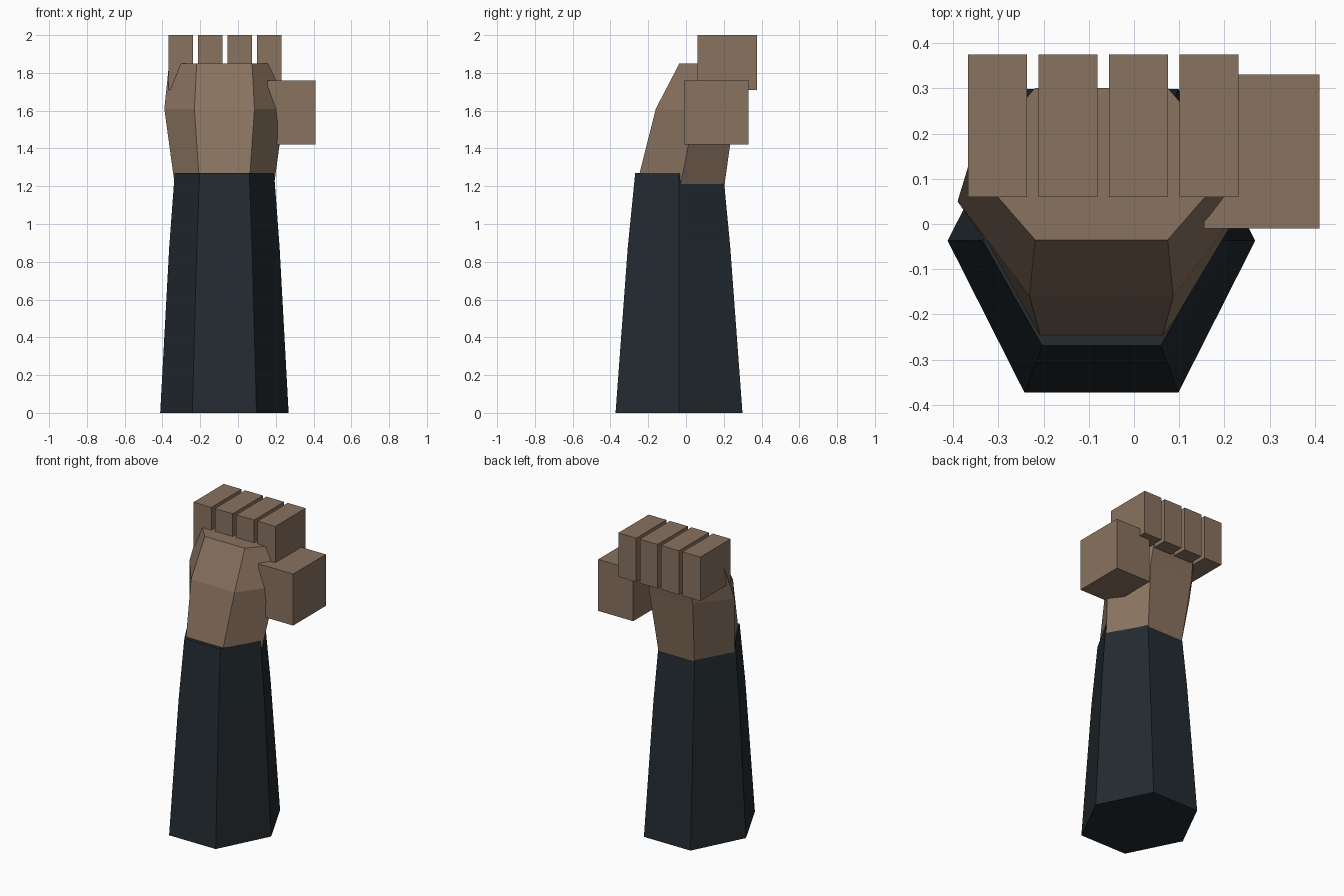
import bpy
import bmesh
import math

if "Cube" in bpy.data.objects:
    bpy.data.objects.remove(bpy.data.objects["Cube"])


def material(name, rgb):
    mat = bpy.data.materials.new(name)
    mat.diffuse_color = (*rgb, 1)
    mat.use_nodes = True
    mat.node_tree.nodes["Principled BSDF"].inputs["Base Color"].default_value = mat.diffuse_color
    return mat


skin = material("skin", (0.25, 0.17, 0.115))
cloth = material("dark_cloth", (0.017, 0.024, 0.03))


def finish(bm, name, mat):
    bmesh.ops.recalc_face_normals(bm, faces=bm.faces[:])
    mesh = bpy.data.meshes.new(name)
    bm.to_mesh(mesh)
    bm.free()
    mesh.materials.append(mat)
    obj = bpy.data.objects.new(name, mesh)
    bpy.context.collection.objects.link(obj)
    return obj


def hex_loft(name, mat, sections):
    """Closed six-sided loft; each section is (z, centre y, half width, half depth)."""
    bm = bmesh.new()
    rings = []
    for z, cy, rx, ry in sections:
        ring = []
        for i in range(6):
            a = math.radians(60 * i)
            depth = math.sin(a) / math.sin(math.radians(60))
            ring.append(bm.verts.new((-0.072 + rx * math.cos(a), cy + ry * depth, z)))
        rings.append(ring)
    for low, high in zip(rings, rings[1:]):
        for i in range(6):
            j = (i + 1) % 6
            bm.faces.new((low[i], low[j], high[j], high[i]))
    bm.faces.new(rings[0])
    bm.faces.new(rings[-1])
    return finish(bm, name, mat)


def box(name, mat, lo, hi):
    bm = bmesh.new()
    bmesh.ops.create_cube(bm, size=1)
    for v in bm.verts:
        v.co = [(a + b) / 2 + c * (b - a) for a, b, c in zip(lo, hi, v.co)]
    return finish(bm, name, mat)


# Tapered sleeve
hex_loft("sleeve", cloth, [
    (0.00, -0.037, 0.340, 0.336),
    (0.88, -0.037, 0.292, 0.271),
    (1.27, -0.036, 0.263, 0.233),
])

# Wrist and palm, leaning back towards the knuckles
hex_loft("palm", skin, [
    (1.20, -0.030, 0.262, 0.233),
    (1.61, 0.050, 0.318, 0.210),
    (1.85, 0.133, 0.293, 0.168),
])

# Four curled fingers
for i in range(4):
    x = -0.367 + 0.156 * i
    box(f"finger_{i + 1}", skin, (x, 0.06, 1.71), (x + 0.13, 0.375, 2.0))

# Thumb block
box("thumb", skin, (0.155, -0.01, 1.42), (0.41, 0.33, 1.76))
